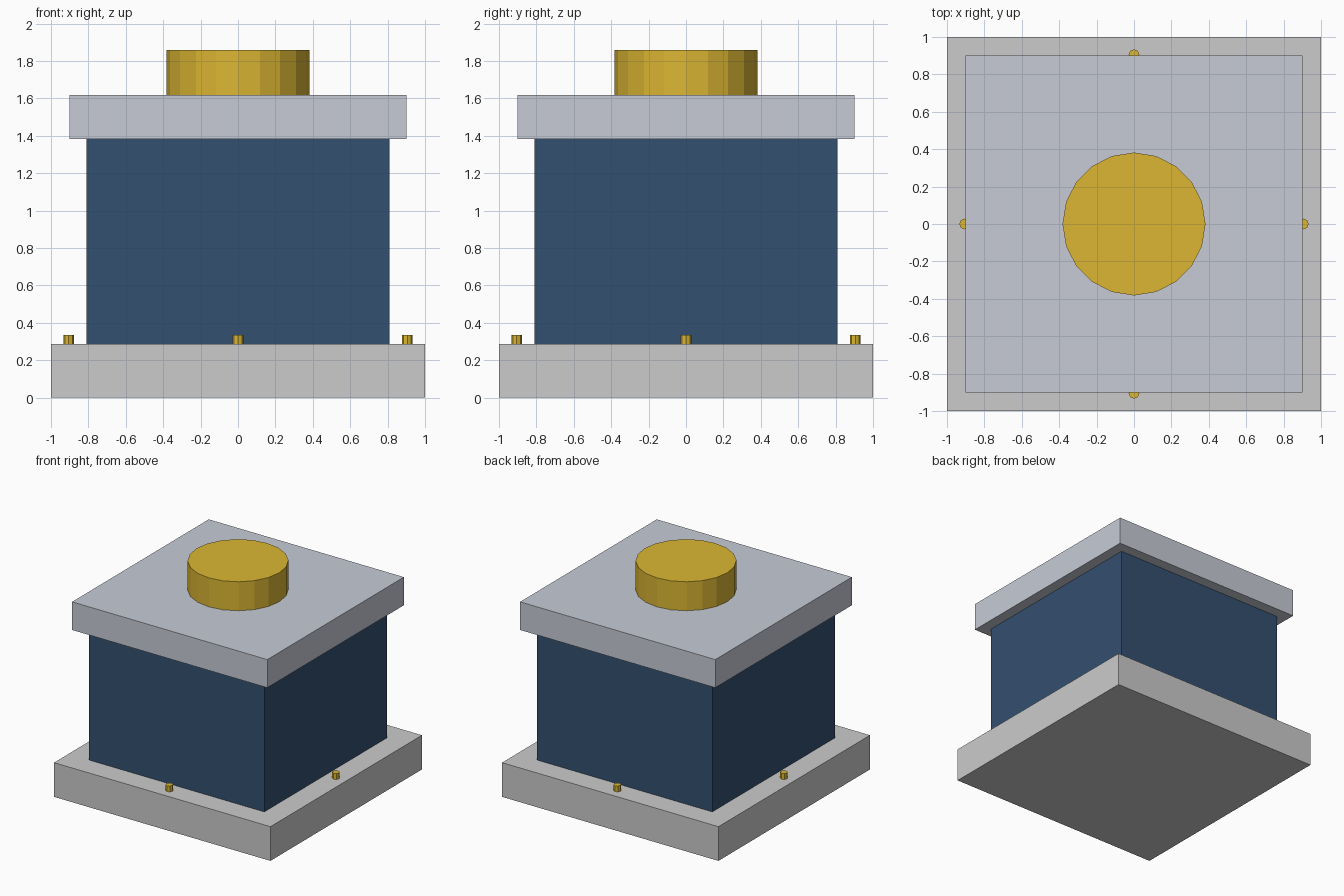
import bpy
from math import radians, cos, sin

if "Cube" in bpy.data.objects:
    bpy.data.objects.remove(bpy.data.objects["Cube"])


def material(name, color):
    m = bpy.data.materials.new(name)
    m.diffuse_color = (*color, 1)
    m.use_nodes = True
    m.node_tree.nodes["Principled BSDF"].inputs["Base Color"].default_value = m.diffuse_color
    return m


def finish(name, mat):
    obj = bpy.context.object
    obj.name = name
    if mat:
        obj.data.materials.append(mat)
    return obj


def slab(name, half, z0, z1, mat=None):
    bpy.ops.mesh.primitive_cube_add(size=1, location=(0, 0, (z0 + z1) / 2))
    obj = finish(name, mat)
    obj.scale = (2 * half, 2 * half, z1 - z0)
    bpy.ops.object.transform_apply(location=False, rotation=False, scale=True)


def disc(name, radius, sides, x, y, z0, z1, mat):
    bpy.ops.mesh.primitive_cylinder_add(vertices=sides, radius=radius, depth=z1 - z0,
                                        location=(x, y, (z0 + z1) / 2))
    finish(name, mat)


blue = material("dark_blue", (0.034, 0.08, 0.16))
steel = material("pale_steel", (0.57, 0.60, 0.67))
gold = material("gold", (0.71, 0.47, 0.033))

# Stacked square blocks
slab("base_plate", 1.0, 0.0, 0.286)
slab("body", 0.81, 0.286, 1.383, blue)
slab("lid", 0.902, 1.383, 1.618, steel)

# Round knob on the lid
disc("knob", 0.382, 20, 0, 0, 1.618, 1.86, gold)

# One small pin on each side of the base plate
for i, side in enumerate(("right", "back", "left", "front")):
    a = radians(90 * i)
    disc(f"pin_{side}", 0.029, 8, 0.905 * cos(a), 0.905 * sin(a), 0.286, 0.335, gold)
